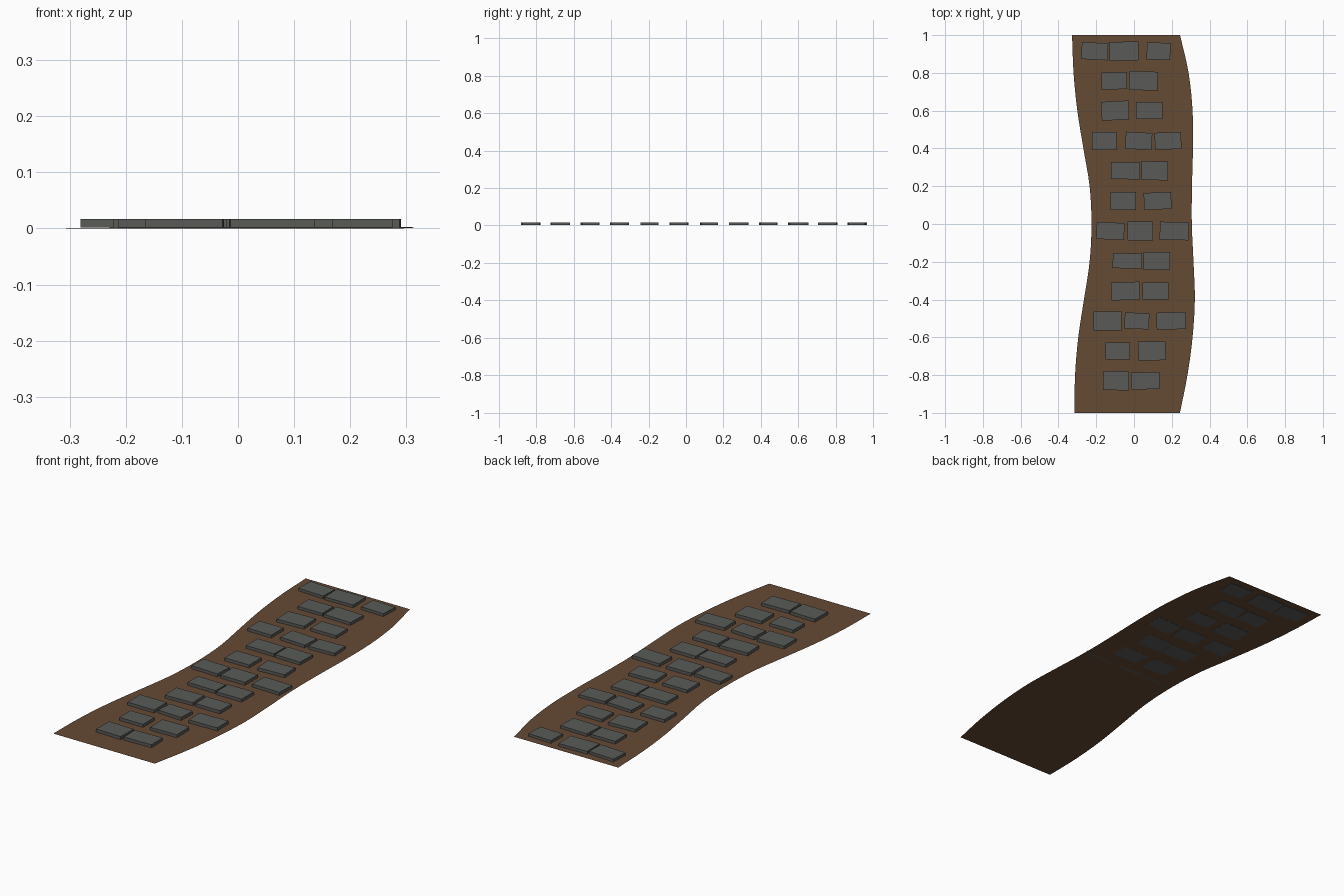
import bpy, math

def material(name, col):
    m = bpy.data.materials.new(name)
    m.diffuse_color = (*col, 1)
    return m

dirt = material("dirt_brown", (0.13, 0.07, 0.035))
slate = material("stone_grey", (0.10, 0.105, 0.095))

def add_mesh(name, verts, faces, mat):
    me = bpy.data.meshes.new(name)
    me.from_pydata(verts, [], faces)
    me.materials.append(mat)
    me.update()
    ob = bpy.data.objects.new(name, me)
    bpy.context.collection.objects.link(ob)
    return ob

# Dirt path: winding ribbon, edges given every 0.2 along y
LEFT = [-.315, -.312, -.295, -.265, -.235, -.225, -.235, -.268, -.300, -.320, -.328]
RIGHT = [.243, .283, .310, .322, .315, .306, .307, .312, .310, .289, .244]

def smooth(p, t):
    i = min(int(t), len(p) - 2)
    f = t - i
    b, c = p[i], p[i + 1]
    a = p[i - 1] if i else 2 * b - c
    d = p[i + 2] if i + 2 < len(p) else 2 * c - b
    return b + 0.5 * f * (c - a + f * (2*a - 5*b + 4*c - d + f * (3*(b - c) + d - a)))

N = 40
verts, faces = [], []
for k in range(N + 1):
    y = -1 + 2 * k / N
    z = 0.0015 * (1 + y)          # very slight rise to the back
    t = 10 * k / N
    verts += [(smooth(LEFT, t), y, z), (smooth(RIGHT, t), y, z)]
    if k < N:
        faces.append((2*k, 2*k + 1, 2*k + 3, 2*k + 2))
add_mesh("dirt_path", verts, faces, dirt)

# Paving stones: row y -> (x, width, depth, rotation in degrees)
ROWS = {
    .915: [(-.208, .14, .09, -3), (-.053, .155, .10, 1.5), (.13, .125, .09, -2)],
    .758: [(-.105, .135, .09, 1), (.05, .15, .10, -2)],
    .600: [(-.10, .145, .10, 3), (.08, .14, .09, 0)],
    .440: [(-.157, .13, .095, 0), (.025, .14, .09, -3), (.18, .14, .09, 2)],
    .282: [(-.045, .155, .09, -.5), (.11, .14, .10, -1)],
    .122: [(-.058, .135, .095, 0), (.125, .145, .09, 2.5)],
    -.037: [(-.125, .147, .09, -2.5), (.032, .135, .10, 0), (.213, .153, .095, -1.5)],
    -.195: [(-.035, .155, .08, -1), (.12, .14, .095, 0)],
    -.355: [(-.045, .15, .095, 2), (.113, .137, .09, 0)],
    -.513: [(-.14, .147, .10, 0), (.015, .13, .085, -3), (.197, .155, .09, 1.5)],
    -.672: [(-.085, .13, .09, 0), (.095, .145, .10, 1)],
    -.830: [(-.095, .137, .10, -1.5), (.06, .15, .09, 1.5)],
}
BOX = [(0, 3, 2, 1), (4, 5, 6, 7), (0, 1, 5, 4), (1, 2, 6, 5), (2, 3, 7, 6), (3, 0, 4, 7)]
for y, row in ROWS.items():
    for x, w, d, rot in row:
        v = [(sx * w / 2, sy * d / 2, z) for z in (0.0015, 0.0165)
             for sx, sy in ((-1, -1), (1, -1), (1, 1), (-1, 1))]
        ob = add_mesh("paving_stone", v, BOX, slate)
        ob.location = (x, y, 0)
        ob.rotation_euler.z = math.radians(rot)
